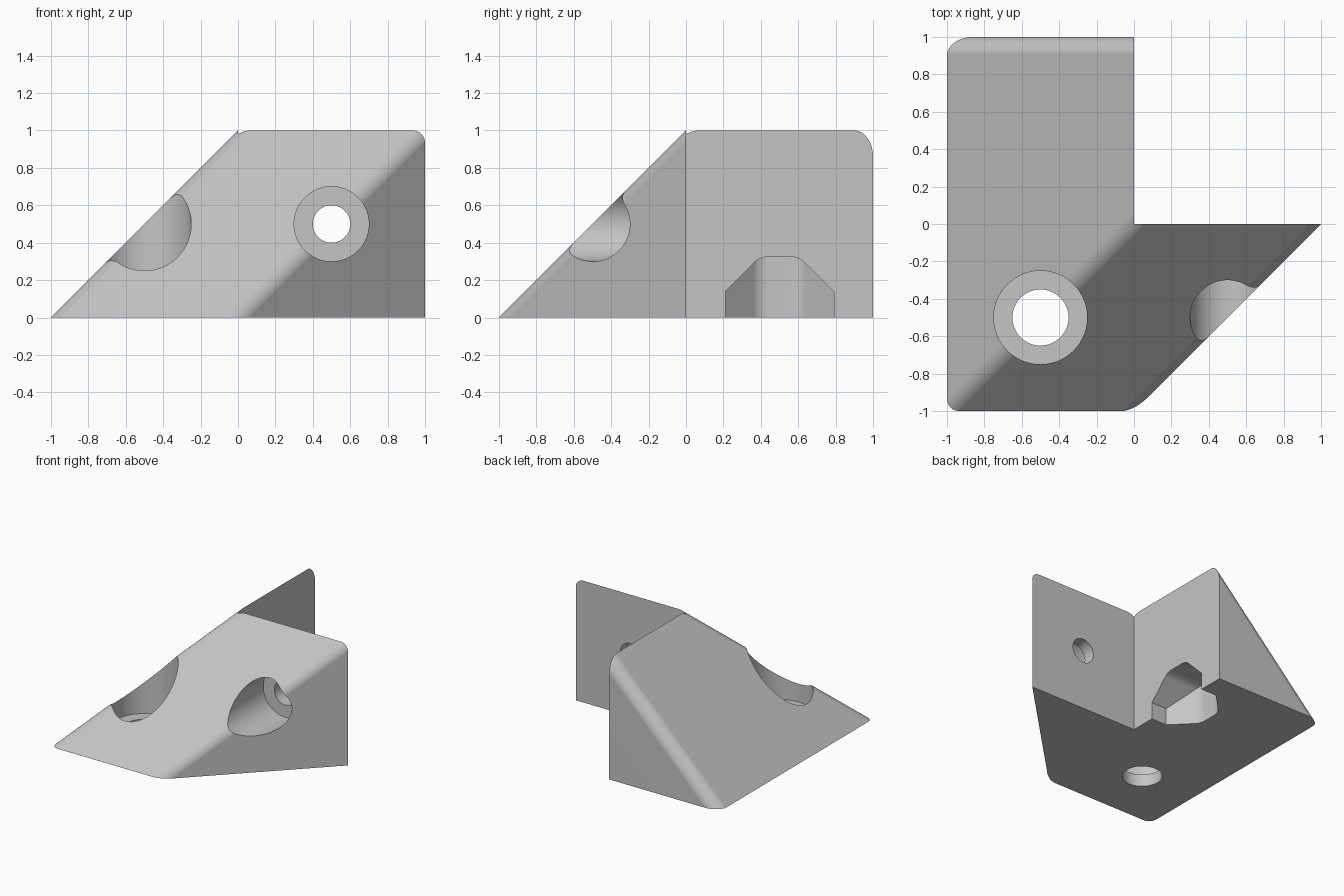
import bpy
import bmesh
from mathutils import Vector, Matrix

cube = bpy.data.objects.get("Cube")
if cube:
    bpy.data.objects.remove(cube, do_unlink=True)

# Single plain grey
grey = bpy.data.materials.new("plain grey")
grey.use_nodes = True
tone = (0.56, 0.56, 0.56, 1)
grey.diffuse_color = tone
grey.node_tree.nodes["Principled BSDF"].inputs["Base Color"].default_value = tone


def make_object(name, bm):
    bmesh.ops.recalc_face_normals(bm, faces=bm.faces[:])
    mesh = bpy.data.meshes.new(name)
    bm.to_mesh(mesh)
    bm.free()
    mesh.materials.append(grey)
    obj = bpy.data.objects.new(name, mesh)
    bpy.context.collection.objects.link(obj)
    return obj


def slice_off(bm, normal, dist):
    """Remove everything beyond a plane and cap the opening."""
    geom = bm.verts[:] + bm.edges[:] + bm.faces[:]
    bmesh.ops.bisect_plane(bm, geom=geom, dist=1e-5, plane_co=normal * dist,
                           plane_no=normal, clear_outer=True)
    rim = [e for e in bm.edges if e.is_boundary]
    if rim:
        bmesh.ops.holes_fill(bm, edges=rim, sides=0)


def convex_body(name, planes, rounded, radius, steps):
    """Carve a block by (normal, point) planes, then round chosen plane pairs."""
    bm = bmesh.new()
    bmesh.ops.create_cube(bm, size=6)
    cuts = {}
    for key, (normal, point) in planes.items():
        n = Vector(normal).normalized()
        cuts[key] = (n, n.dot(Vector(point)))
        slice_off(bm, *cuts[key])
    for first, second in rounded:
        (n1, d1), (n2, d2) = cuts[first], cuts[second]
        c = n1.dot(n2)
        d1, d2 = d1 - radius, d2 - radius
        axis = (n1 * (d1 - c * d2) + n2 * (d2 - c * d1)) / (1 - c * c)
        for k in range(1, steps):
            n = n1.slerp(n2, k / steps)
            slice_off(bm, n, n.dot(axis) + radius)
    return make_object(name, bm)


def box(name, low, high):
    low, high = Vector(low), Vector(high)
    bm = bmesh.new()
    bmesh.ops.create_cube(bm, size=1)
    for v in bm.verts:
        v.co = (low + high) / 2 + v.co * (high - low)
    return make_object(name, bm)


def rod(name, start, end, radius):
    start, end = Vector(start), Vector(end)
    axis = end - start
    turn = axis.to_track_quat('Z', 'Y').to_matrix().to_4x4()
    bm = bmesh.new()
    bmesh.ops.create_cone(bm, cap_ends=True, segments=64, radius1=radius,
                          radius2=radius, depth=axis.length,
                          matrix=Matrix.Translation((start + end) / 2) @ turn)
    return make_object(name, bm)


# Wedge body with rounded ridges
bracket = convex_body("corner_bracket", {
    "floor": ((0, 0, -1), (0, 0, 0)),
    "back": ((0, 1, 0), (0, 1, 0)),
    "side_slope": ((-1, 0, 1), (-1, 0, 0)),
    "front_slope": ((0, -1, 1), (0, -1, 0)),
    "upright_slope": ((1, -1, 0), (0, -1, 0)),
}, [("side_slope", "front_slope"), ("front_slope", "upright_slope"),
    ("side_slope", "back")], radius=0.1, steps=10)

# Octagonal pocket along the inner bottom edge
slot = {
    "ceiling": ((0, 0, 1), (0, 0, 0.325)),
    "rear": ((-1, 0, 0), (-0.325, 0, 0)),
}
pairs = []
for side in (-1, 1):
    y = 0.5 + side * 0.29
    slot["end", side] = ((0, side, 0), (0, y, 0))
    slot["high", side] = ((0, side, 1), (0, y, 0.14))
    slot["deep", side] = ((-1, side, 0), (-0.14, y, 0))
    pairs += [("ceiling", ("high", side)), ("rear", ("deep", side))]

# Open quadrant, pocket, then the two counterbored screw holes
cutters = [
    box("quadrant_cutter", (0, 0, -1), (4, 4, 4)),
    convex_body("pocket_cutter", slot, pairs, radius=0.12, steps=7),
    rod("floor_hole_cutter", (-0.5, -0.5, -1), (-0.5, -0.5, 0.5), 0.15),
    rod("floor_bore_cutter", (-0.5, -0.5, 0.1), (-0.5, -0.5, 2), 0.25),
    rod("wall_hole_cutter", (0.5, 1, 0.5), (0.5, -0.5, 0.5), 0.1),
    rod("wall_bore_cutter", (0.5, -0.1, 0.5), (0.5, -2, 0.5), 0.2),
]
bpy.ops.object.select_all(action='DESELECT')
bpy.context.view_layer.objects.active = bracket
bracket.select_set(True)
for cutter in cutters:
    cutter.hide_render = True
    mod = bracket.modifiers.new("cut", 'BOOLEAN')
    mod.operation = 'DIFFERENCE'
    mod.solver = 'EXACT'
    mod.object = cutter
    bpy.ops.object.modifier_apply(modifier=mod.name)
    bpy.data.objects.remove(cutter, do_unlink=True)

# Smooth curved parts, keep planes flat
bpy.ops.object.shade_smooth_by_angle(angle=0.4)
flat = bracket.modifiers.new("flat planes", 'WEIGHTED_NORMAL')
flat.keep_sharp = True
